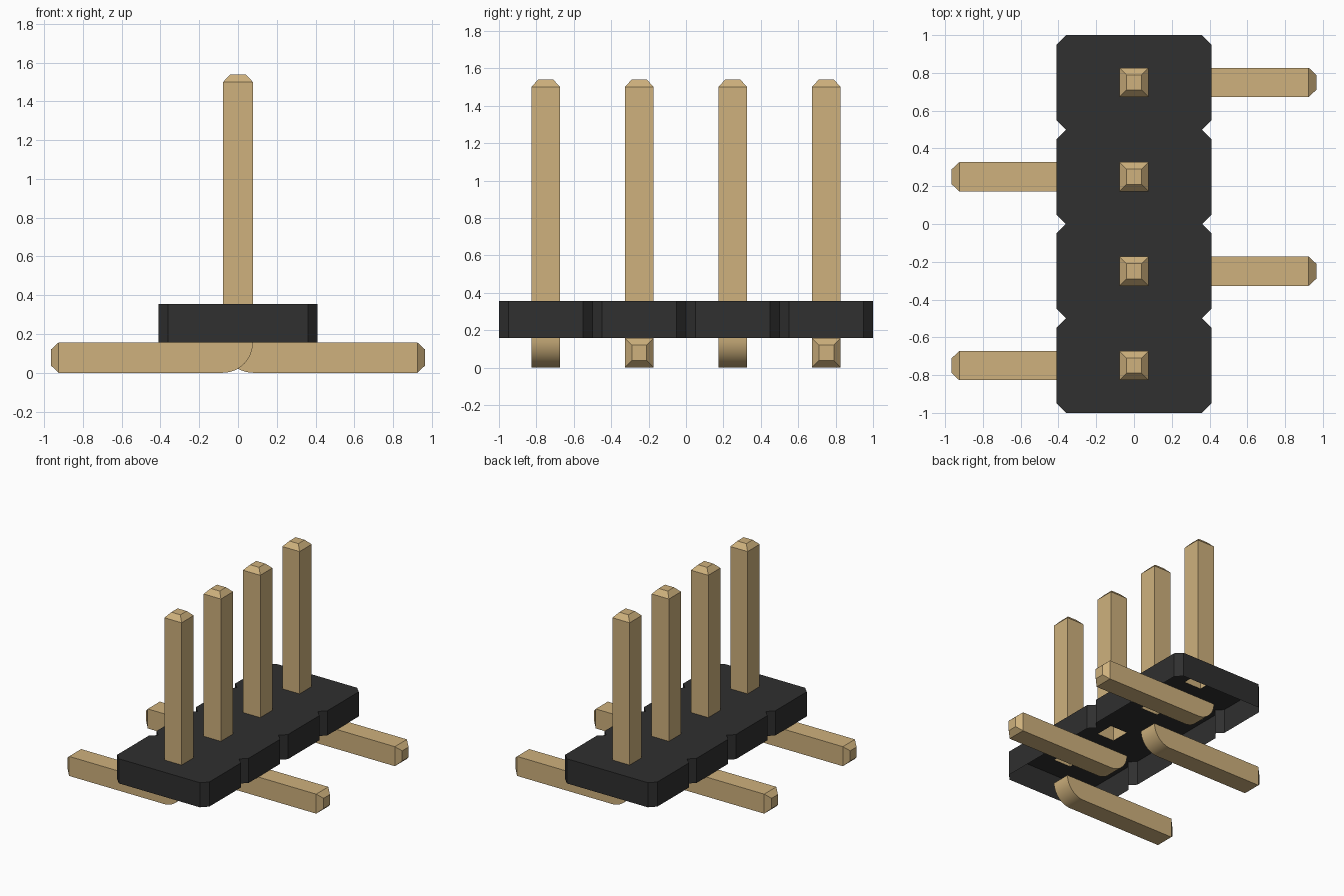
import bpy, bmesh, math
from mathutils import Matrix, Vector

cube = bpy.data.objects.get("Cube")
if cube:
    bpy.data.objects.remove(cube, do_unlink=True)

HALF = 0.077                      # half thickness of the metal
BASE_Z, TOP_Z = 0.157, 0.355      # underside and top of the plastic
PIN_Z, LEG_X, TIP = 1.5, 0.925, 0.04
WIDTH, CUT, PITCH = 0.41, 0.05, 0.5
ROWS = [-0.75, -0.25, 0.25, 0.75]


def material(name, rgb):
    m = bpy.data.materials.new(name)
    m.use_nodes = True
    m.diffuse_color = (*rgb, 1)
    m.node_tree.nodes["Principled BSDF"].inputs["Base Color"].default_value = (*rgb, 1)
    return m


gold = material("gold_metal", (0.62, 0.44, 0.205))
black = material("black_plastic", (0.029, 0.029, 0.029))


def finish(bm, name, mat, smooth=False):
    mesh = bpy.data.meshes.new(name)
    bm.to_mesh(mesh)
    bm.free()
    obj = bpy.data.objects.new(name, mesh)
    bpy.context.collection.objects.link(obj)
    mesh.materials.append(mat)
    if smooth:
        bpy.ops.object.select_all(action='DESELECT')
        obj.select_set(True)
        bpy.context.view_layer.objects.active = obj
        bpy.ops.object.shade_smooth_by_angle(angle=math.radians(30))
    return obj


def facing(bm, direction):
    bm.normal_update()
    return [f for f in bm.faces if f.normal.dot(Vector(direction)) > 0.99]


def taper(bm, faces):
    # chamfered tip raised from an end face
    bmesh.ops.inset_individual(bm, faces=faces, thickness=HALF - TIP,
                               depth=TIP, use_even_offset=True)


def loop(bm, points):
    verts = [bm.verts.new((x, y, TOP_Z)) for x, y in points]
    return [bm.edges.new((a, b)) for a, b in zip(verts, verts[1:] + verts[:1])]


# Plastic housing: notched shell, open underneath, with a hole for each pin
side = []
for y in ROWS:
    h = PITCH / 2
    side += [(WIDTH - CUT, y - h), (WIDTH, y - h + CUT), (WIDTH, y + h - CUT)]
side.append((WIDTH - CUT, 1.0))
bm = bmesh.new()
rim = loop(bm, side + [(-x, y) for x, y in reversed(side)])
holes = []
for y in ROWS:
    holes += loop(bm, [(sx * HALF, y + sy * HALF)
                       for sx, sy in ((-1, -1), (1, -1), (1, 1), (-1, 1))])
bmesh.ops.triangle_fill(bm, edges=rim + holes, use_beauty=True, normal=(0, 0, 1))
walls = bmesh.ops.extrude_edge_only(bm, edges=rim)["geom"]
bmesh.ops.translate(bm, vec=(0, 0, BASE_Z - TOP_Z),
                    verts=[g for g in walls if isinstance(g, bmesh.types.BMVert)])
bmesh.ops.recalc_face_normals(bm, faces=bm.faces[:])
if not facing(bm, (0, 0, 1)):
    bmesh.ops.reverse_faces(bm, faces=bm.faces[:])
finish(bm, "housing", black)


def upright_pin(index, y):
    bm = bmesh.new()
    height = PIN_Z - TOP_Z
    bmesh.ops.create_cube(bm, size=1, matrix=Matrix.Translation((0, y, TOP_Z + height / 2))
                          @ Matrix.Diagonal((2 * HALF, 2 * HALF, height, 1)))
    taper(bm, facing(bm, (0, 0, 1)))
    bmesh.ops.delete(bm, geom=facing(bm, (0, 0, -1)), context='FACES')
    finish(bm, f"upright_pin_{index}", gold)


def foot(index, y, s):
    # rounded heel under the pin, then a straight foot reaching out to one side
    bm = bmesh.new()
    steps = 12
    profile = [(LEG_X, 0), (LEG_X, BASE_Z)]
    for i in range(steps + 1):
        a = math.pi + math.pi / 2 * i / steps
        profile.append((HALF + 2 * HALF * math.cos(a), BASE_Z * (1 + math.sin(a))))
    face = bm.faces.new([bm.verts.new((s * x, y - HALF, z)) for x, z in profile])
    new = bmesh.ops.extrude_face_region(bm, geom=[face], use_keep_orig=True)["geom"]
    bmesh.ops.translate(bm, vec=(0, 2 * HALF, 0),
                        verts=[g for g in new if isinstance(g, bmesh.types.BMVert)])
    bmesh.ops.recalc_face_normals(bm, faces=bm.faces[:])
    ends = [f for f in facing(bm, (s, 0, 0)) if f.calc_center_median().x * s > LEG_X - TIP]
    taper(bm, ends)
    finish(bm, f"foot_{index}", gold, smooth=True)


# Pins and alternating feet
for i, y in enumerate(ROWS, 1):
    upright_pin(i, y)
    foot(i, y, 1 if i % 2 == 0 else -1)
